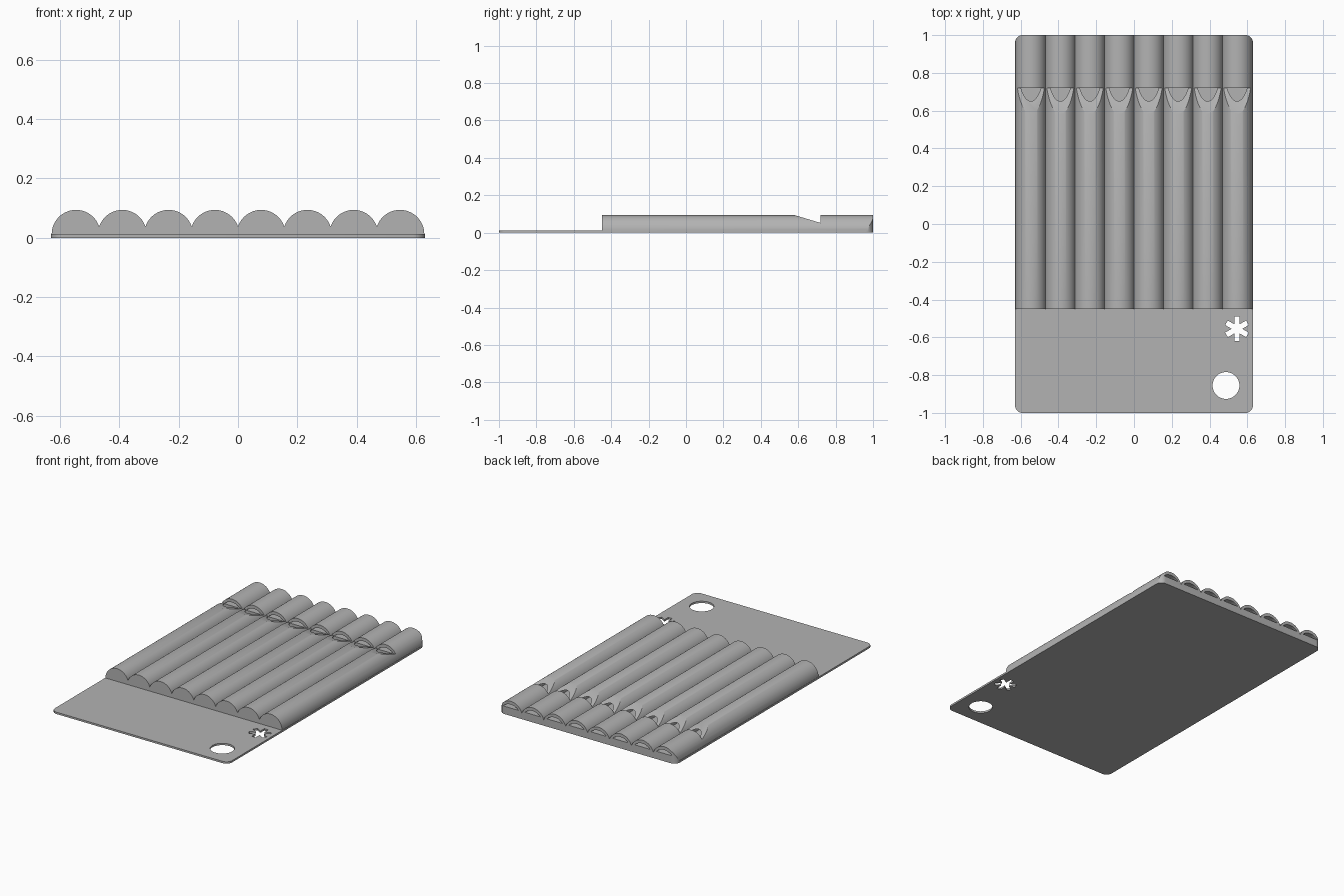
import bpy, bmesh, math
from mathutils import Vector

if "Cube" in bpy.data.objects:
    bpy.data.objects.remove(bpy.data.objects["Cube"])

HALF_W, PLATE_T = 0.63, 0.012
R, HALF_PITCH = 0.082, 0.078          # tube radius and half spacing
CENTRES = [HALF_PITCH * (2 * i - 7) for i in range(8)]
WINDOW_Y, WINDOW_Z = 0.72, 0.052

grey = bpy.data.materials.new("plain_grey")
grey.diffuse_color = (0.45, 0.45, 0.45, 1)
grey.use_nodes = True
grey.node_tree.nodes["Principled BSDF"].inputs["Base Color"].default_value = grey.diffuse_color


def prism(name, loops, direction):
    """Extrude one or more closed 3D outlines along a direction."""
    bm = bmesh.new()
    for pts in loops:
        f = bm.faces.new([bm.verts.new(p) for p in pts])
        out = bmesh.ops.extrude_face_region(bm, geom=[f])
        verts = [v for v in out["geom"] if isinstance(v, bmesh.types.BMVert)]
        bmesh.ops.translate(bm, verts=verts, vec=Vector(direction))
    bmesh.ops.recalc_face_normals(bm, faces=bm.faces)
    me = bpy.data.meshes.new(name)
    bm.to_mesh(me)
    bm.free()
    ob = bpy.data.objects.new(name, me)
    me.materials.append(grey)
    bpy.context.collection.objects.link(ob)
    return ob


def combine(ob, other, op):
    """Apply a boolean and discard the helper."""
    mod = ob.modifiers.new(op, 'BOOLEAN')
    mod.operation, mod.object, mod.solver = op, other, 'EXACT'
    bpy.context.view_layer.objects.active = ob
    bpy.ops.object.modifier_apply(modifier=mod.name)
    bpy.data.objects.remove(other)


def outline(z, r=0.04, n=8):
    """Card outline with rounded corners."""
    pts = []
    for k, (sx, sy) in enumerate([(1, 1), (-1, 1), (-1, -1), (1, -1)]):
        for i in range(n + 1):
            a = math.pi / 2 * (k + i / n)
            pts.append((sx * (HALF_W - r) + r * math.cos(a),
                        sy * (1 - r) + r * math.sin(a), z))
    return pts


def arch(cx, y, a, b, base, floor, n=32):
    """Closed elliptical arch above a flat floor, centred on the plate top."""
    t0 = math.asin((base - PLATE_T) / b)
    pts = []
    for i in range(n + 1):
        t = t0 + (math.pi - 2 * t0) * i / n
        pts.append((cx + a * math.cos(t), y, PLATE_T + b * math.sin(t)))
    if floor < base:
        pts += [(pts[-1][0], y, floor), (pts[0][0], y, floor)]
    return pts


# Row of merged half-round tubes
half = math.acos(HALF_PITCH / R)
profile = [(-HALF_W, -0.45, 0.006)]
for k, cx in enumerate(CENTRES):
    start = math.pi if k == 0 else math.pi - half
    end = 0 if k == 7 else half
    for i in range(0 if k == 0 else 1, 33):
        t = start + (end - start) * i / 32
        x = cx + R * math.cos(t)
        profile.append((max(-HALF_W, min(HALF_W, x)), -0.45, PLATE_T + R * math.sin(t)))
profile.append((HALF_W, -0.45, 0.006))
tubes = prism("tubes", [profile], (0, 1.45, 0))
combine(tubes, prism("trim", [outline(-0.1)], (0, 0, 0.4)), 'INTERSECT')

# Flat card base
body = prism("pipe_card", [outline(0)], (0, 0, PLATE_T))
combine(body, tubes, 'UNION')

# Closed air chambers
bores = [arch(c, -0.43, 0.07, 0.061, PLATE_T, PLATE_T) for c in CENTRES]
combine(body, prism("bores", bores, (0, WINDOW_Y + 0.43, 0)), 'DIFFERENCE')

# Mouth slots open at the back end
slots = [arch(c, WINDOW_Y - 0.02, 0.07, 0.061, WINDOW_Z - 0.002, WINDOW_Z - 0.002)
         for c in CENTRES]
combine(body, prism("slots", slots, (0, 0.4, 0)), 'DIFFERENCE')

# Sloping sound windows
wedge = [(-0.8, WINDOW_Y, WINDOW_Z), (-0.8, WINDOW_Y, 0.178), (-0.8, 0.30, 0.178)]
combine(body, prism("window_wedge", [wedge], (1.6, 0, 0)), 'DIFFERENCE')

# Round hanging hole
ring = [(0.487 + 0.071 * math.cos(i * math.tau / 48),
         -0.855 + 0.071 * math.sin(i * math.tau / 48), -0.1) for i in range(48)]
combine(body, prism("hole", [ring], (0, 0, 0.2)), 'DIFFERENCE')

# Six-armed star cut-out
star = []
w, length = 0.014, 0.064
for k in range(6):
    a = math.radians(30 + 60 * k)
    u, v = Vector((math.cos(a), math.sin(a))), Vector((-math.sin(a), math.cos(a)))
    notch = u * (w * math.sqrt(3)) - v * w
    for p in (notch, u * length - v * w, u * length + v * w):
        star.append((0.545 + p.x, -0.555 + p.y, -0.1))
combine(body, prism("star", [star], (0, 0, 0.2)), 'DIFFERENCE')

# Smooth curved walls, keep crisp edges
bpy.ops.object.select_all(action='DESELECT')
body.select_set(True)
bpy.context.view_layer.objects.active = body
bpy.ops.object.shade_smooth_by_angle(angle=math.radians(25))
